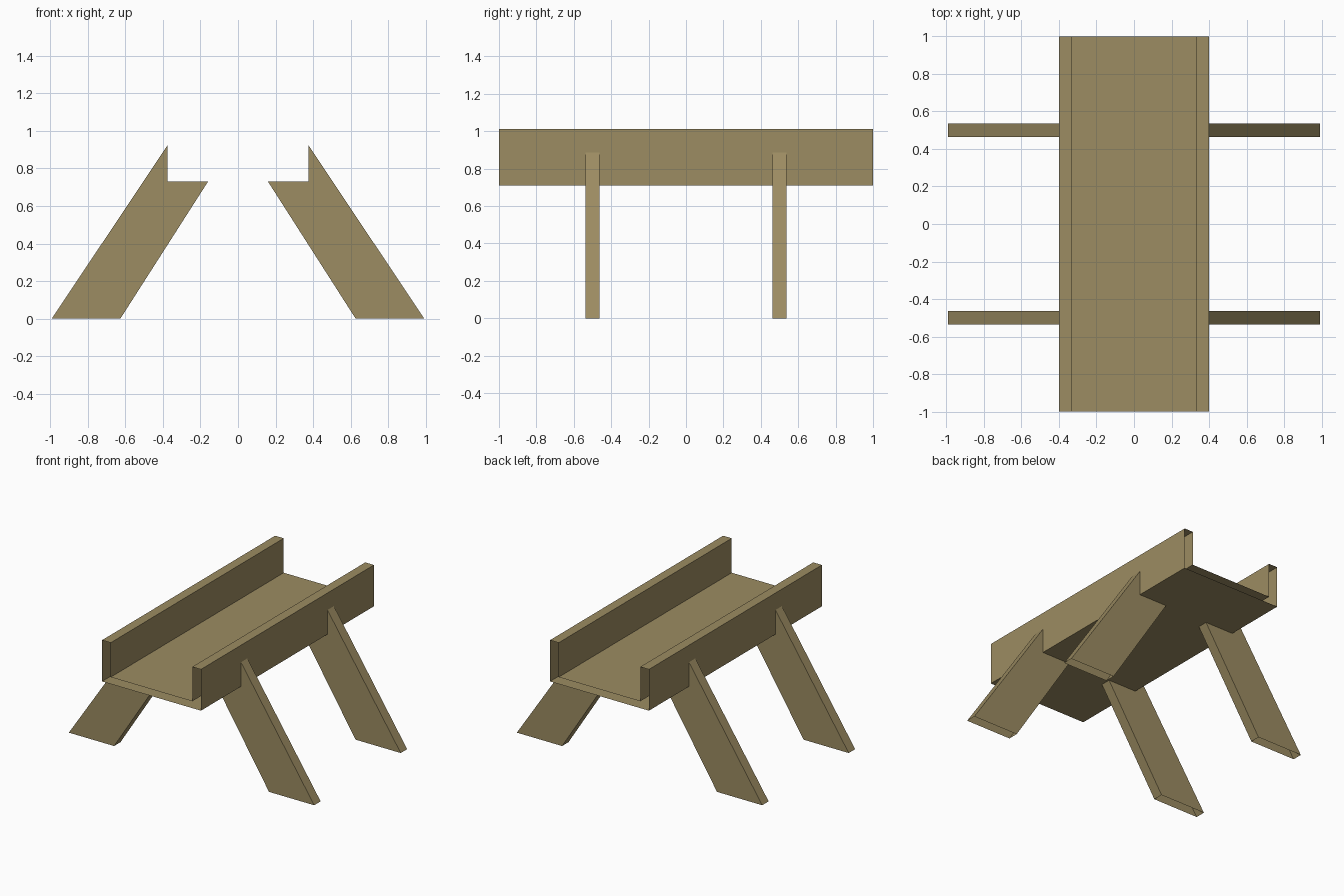
import bpy
import bmesh

if "Cube" in bpy.data.objects:
    bpy.data.objects.remove(bpy.data.objects["Cube"])

wood = bpy.data.materials.new("weathered wood")
wood.diffuse_color = (0.333, 0.262, 0.122, 1.0)
wood.use_nodes = True
wood.node_tree.nodes["Principled BSDF"].inputs["Base Color"].default_value = wood.diffuse_color


def extruded_shell(name, profile, y0, y1, open_edges=(), caps=False):
    """Extrude a counter-clockwise (x, z) profile along y, leaving chosen sides open."""
    bm = bmesh.new()
    front = [bm.verts.new((x, y0, z)) for x, z in profile]
    back = [bm.verts.new((x, y1, z)) for x, z in profile]
    n = len(profile)
    for i in range(n):
        if i not in open_edges:
            j = (i + 1) % n
            bm.faces.new((front[j], front[i], back[i], back[j]))
    if caps:
        bm.faces.new(front)
        bm.faces.new(back[::-1])
    mesh = bpy.data.meshes.new(name)
    bm.to_mesh(mesh)
    bm.free()
    mesh.materials.append(wood)
    obj = bpy.data.objects.new(name, mesh)
    bpy.context.collection.objects.link(obj)
    return obj


# Trough: hollow U-shaped shell, open at both ends
extruded_shell("trough", [
    (-0.40, 0.71), (0.40, 0.71), (0.40, 1.012), (0.33, 1.012),
    (0.33, 0.76), (-0.33, 0.76), (-0.33, 1.012), (-0.40, 1.012)], -1, 1)

# Splayed legs: notched plank tops sit inside the trough; foot and notch are open
leg_profile = [(0.627, 0.0), (0.993, 0.0), (0.375, 0.925),
               (0.375, 0.73), (0.16, 0.73)]
for end, y in (("front", -0.5), ("back", 0.5)):
    extruded_shell(f"{end}_right_leg", leg_profile, y - 0.037, y + 0.037,
                   open_edges=(0, 2, 3), caps=True)
    # mirrored copy: reverse the order to keep normals outward
    mirrored = [(-x, z) for x, z in reversed(leg_profile)]
    extruded_shell(f"{end}_left_leg", mirrored, y - 0.037, y + 0.037,
                   open_edges=(3, 1, 0), caps=True)
